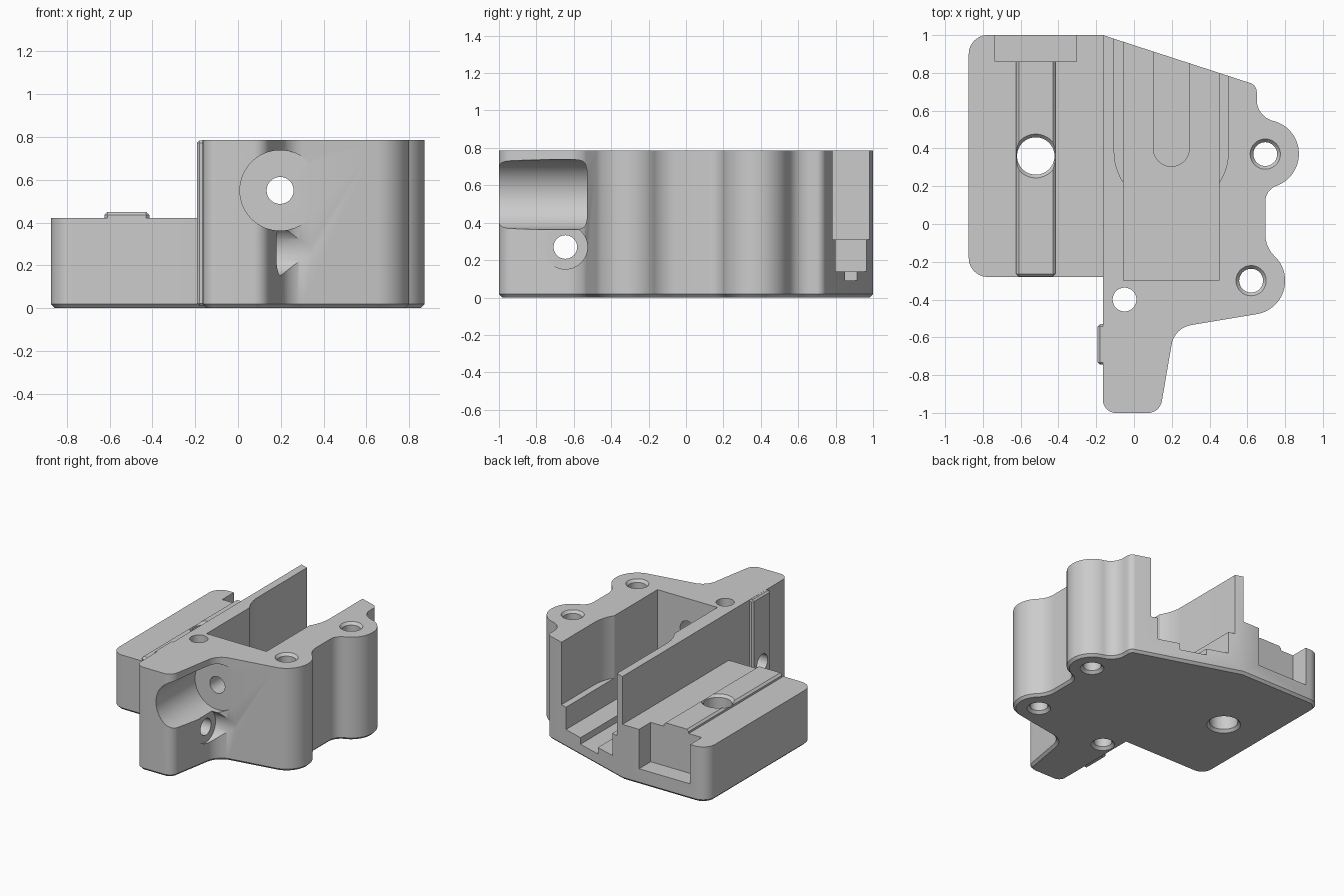
import bpy, bmesh, math
from mathutils import Vector, Matrix

if "Cube" in bpy.data.objects:
    bpy.data.objects.remove(bpy.data.objects["Cube"])

TOP, LOW = 0.785, 0.42
grey = bpy.data.materials.new("plain_grey")
grey.use_nodes = True
grey.diffuse_color = (0.6, 0.6, 0.6, 1)
grey.node_tree.nodes["Principled BSDF"].inputs["Base Color"].default_value = (0.6, 0.6, 0.6, 1)


def make(name, bm):
    bmesh.ops.recalc_face_normals(bm, faces=bm.faces)
    mesh = bpy.data.meshes.new(name)
    bm.to_mesh(mesh)
    bm.free()
    mesh.materials.append(grey)
    obj = bpy.data.objects.new(name, mesh)
    bpy.context.collection.objects.link(obj)
    return obj


def rounded(corners, steps=12):
    """Turn (x, y, radius) corners into a filleted outline."""
    out = []
    for i, (x, y, r) in enumerate(corners):
        p = Vector((x, y))
        if r == 0:
            out.append(p)
            continue
        a = (Vector(corners[i - 1][:2]) - p).normalized()
        b = (Vector(corners[(i + 1) % len(corners)][:2]) - p).normalized()
        half = a.angle(b) / 2
        centre = p + (a + b).normalized() * r / math.sin(half)
        start = p + a * r / math.tan(half) - centre
        end = p + b * r / math.tan(half) - centre
        sweep = start.angle_signed(end)
        for k in range(steps + 1):
            t = -sweep * k / steps
            out.append(centre + Matrix.Rotation(t, 2) @ start)
    return out


def prism(name, outline, z0, z1, chamfer=0):
    bm = bmesh.new()
    base = bm.faces.new([bm.verts.new((p[0], p[1], z0)) for p in outline])
    edges = list(base.edges)
    ext = bmesh.ops.extrude_face_region(bm, geom=[base], use_keep_orig=True)
    for v in ext["geom"]:
        if isinstance(v, bmesh.types.BMVert):
            v.co.z = z1
    bmesh.ops.recalc_face_normals(bm, faces=bm.faces)
    if chamfer:
        bmesh.ops.bevel(bm, geom=edges, offset=chamfer, segments=1, affect='EDGES')
    return make(name, bm)


def box(name, lo, hi, bevel=0):
    bm = bmesh.new()
    bmesh.ops.create_cube(bm, size=1)
    for v in bm.verts:
        v.co = [lo[i] + (v.co[i] + 0.5) * (hi[i] - lo[i]) for i in range(3)]
    if bevel:
        bmesh.ops.bevel(bm, geom=bm.edges[:], offset=bevel, segments=1, affect='EDGES')
    return make(name, bm)


def tube(name, start, end, r1, r2=None):
    """Cylinder or cone between two points."""
    a, b = Vector(start), Vector(end)
    rot = (b - a).to_track_quat('Z', 'Y').to_matrix().to_4x4()
    bm = bmesh.new()
    bmesh.ops.create_cone(bm, cap_ends=True, segments=64, radius1=r1,
                          radius2=r1 if r2 is None else r2, depth=(b - a).length,
                          matrix=Matrix.Translation((a + b) / 2) @ rot)
    return make(name, bm)


def combine(tool, operation='DIFFERENCE'):
    mod = body.modifiers.new(tool.name, 'BOOLEAN')
    mod.operation, mod.solver, mod.object = operation, 'EXACT', tool
    bpy.context.view_layer.objects.active = body
    bpy.ops.object.modifier_apply(modifier=mod.name)
    bpy.data.objects.remove(tool)


# Body outline: low block, sloped back, two screw bosses, front arm
body = prism("housing_body", rounded([
    (-0.165, 1, 0), (0.65, 0.735, 0.05),
    (0.65, 0.568, 0.115), (0.873, 0.511, 0.178), (0.873, 0.245, 0.178), (0.695, 0.181, 0.09),
    (0.695, -0.121, 0.165), (0.8, -0.226, 0.178), (0.8, -0.452, 0.178),
    (0.214, -0.55, 0.126), (0.137, -1, 0.075), (-0.165, -1, 0.07), (-0.165, -0.28, 0),
    (-0.875, -0.28, 0.1), (-0.875, 1, 0.1)]), 0, TOP, 0.018)

# Low block: step down, raised rail, back notch
combine(box("step", (-1.2, -0.281, LOW), (-0.165, 1.2, 1)))
combine(box("block_rail", (-0.625, -0.279, LOW - 0.1), (-0.415, 0.9, 0.45), 0.015), 'UNION')
combine(box("back_notch", (-0.735, 0.86, 0.12), (-0.305, 1.2, 0.6)))

# Locating rail on the side of the arm
combine(box("arm_rail", (-0.192, -0.745, 0.01), (-0.12, -0.53, TOP - 0.001), 0.012), 'UNION')

# Stepped main pocket, open at the back
mid = 0.1975


def slot(name, r, y, z0, z1):
    arc = [(mid + r * math.cos(t), y + r * math.sin(t))
           for t in [math.pi * (1 + k / 32) for k in range(33)]]
    combine(prism(name, arc + [(mid + r, 1.3), (mid - r, 1.3)], z0, z1))


combine(box("deep_pocket", (-0.055, -0.3, 0.14), (0.45, 1.3, 1)))
slot("wide_pocket", 0.3025, 0.385, 0.31, 1.1)
slot("floor_groove", 0.095, 0.4, 0.09, 0.2)

# Vertical holes with chamfered rims
for x, y, r, top, chamfer_top in [(0.695, 0.37, 0.063, TOP, True), (0.62, -0.3, 0.063, TOP, True),
                                  (-0.05, -0.4, 0.063, TOP, False), (-0.52, 0.36, 0.099, 0.45, True)]:
    combine(tube("hole", (x, y, -0.1), (x, y, 1), r))
    combine(tube("lower_rim", (x, y, -0.02), (x, y, 0.02), r + 0.04, r))
    if chamfer_top:
        combine(tube("upper_rim", (x, y, top - 0.02), (x, y, top + 0.02), r, r + 0.034))

# Front bore with its counterbore, and cross bore through the arm
combine(tube("front_bore", (0.197, -1.2, 0.55), (0.197, -0.2, 0.55), 0.063))
combine(tube("front_counterbore", (0.197, -1.2, 0.55), (0.197, -0.53, 0.55), 0.188))
combine(tube("cross_bore", (-0.4, -0.645, 0.27), (0.5, -0.645, 0.27), 0.063))
combine(tube("cross_counterbore", (0.18, -0.645, 0.27), (0.9, -0.645, 0.27), 0.118))

# Smooth curved walls, keep edges crisp
bpy.ops.object.select_all(action='DESELECT')
body.select_set(True)
bpy.context.view_layer.objects.active = body
bpy.ops.object.shade_smooth_by_angle(angle=math.radians(30))
